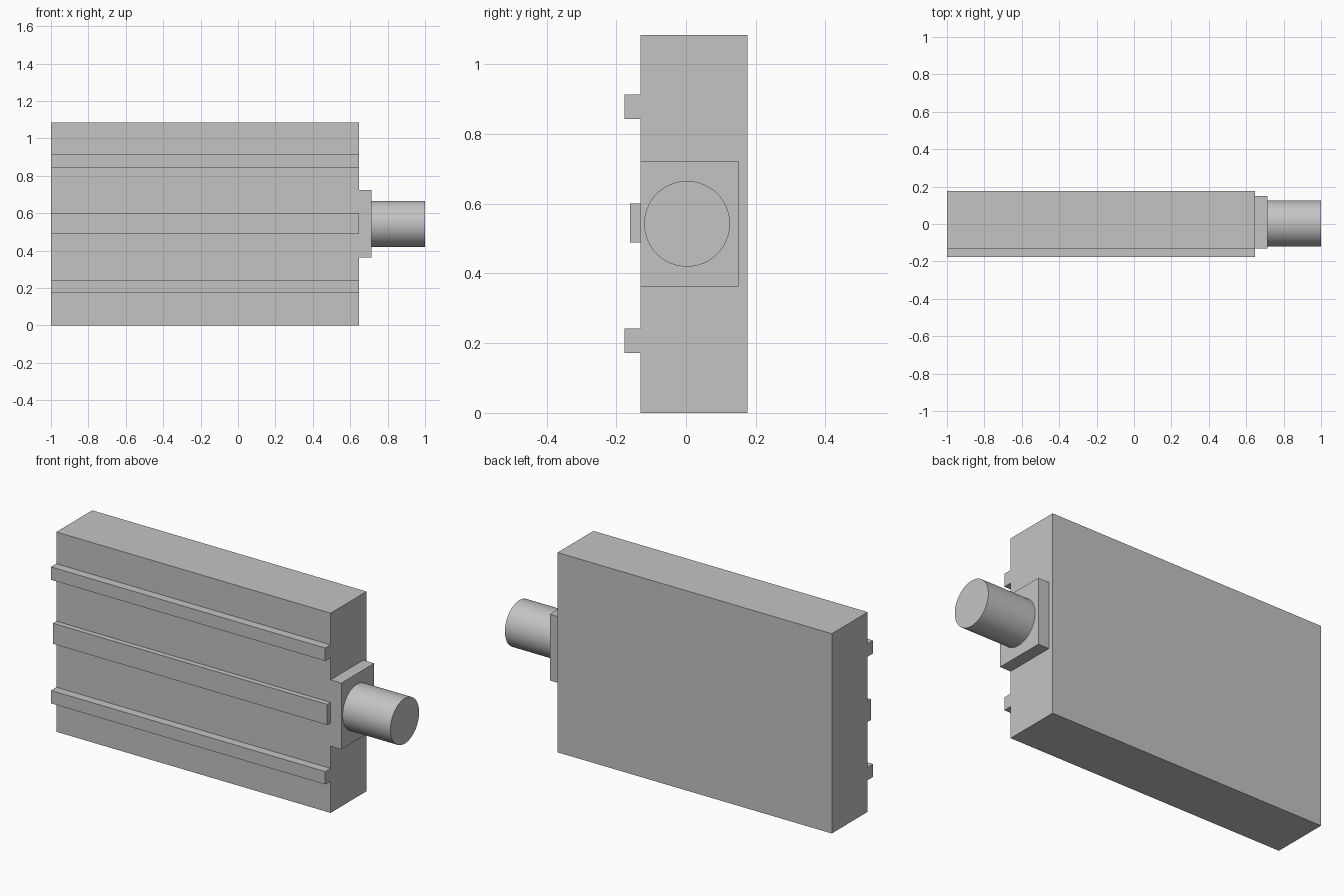
import bpy
import math

cube = bpy.data.objects.get("Cube")
if cube:
    bpy.data.objects.remove(cube, do_unlink=True)

# Single plain grey for every part
grey = bpy.data.materials.new("light grey")
grey.use_nodes = True
grey.diffuse_color = (0.55, 0.55, 0.55, 1)
grey.node_tree.nodes["Principled BSDF"].inputs["Base Color"].default_value = grey.diffuse_color


def box(name, x, y, z):
    """Box spanning the given (low, high) ranges."""
    spans = (x, y, z)
    bpy.ops.mesh.primitive_cube_add(size=1, location=[sum(s) / 2 for s in spans])
    ob = bpy.context.object
    ob.name = name
    ob.scale = [hi - lo for lo, hi in spans]
    bpy.ops.object.transform_apply(location=False, rotation=False, scale=True)
    ob.data.materials.append(grey)
    return ob


LEFT, RIGHT = -1.0, 0.648
FRONT, HEIGHT = -0.131, 1.085
MID = HEIGHT / 2

# Main slab
box("body", (LEFT, RIGHT), (FRONT, 0.177), (0, HEIGHT))

# Rails along the front face: two deep outer ones and a wide shallow one
for name, z, half, depth in (("lower_rail", 0.207, 0.035, 0.046),
                             ("middle_rail", MID + 0.002, 0.056, 0.029),
                             ("upper_rail", HEIGHT - 0.207, 0.035, 0.046)):
    box(name, (LEFT, RIGHT), (FRONT - depth, FRONT), (z - half, z + half))

# End flange and round shaft
box("flange", (RIGHT, 0.713), (FRONT, 0.15), (MID - 0.18, MID + 0.18))
bpy.ops.mesh.primitive_cylinder_add(vertices=64, radius=0.123, depth=0.287,
                                    location=(0.8565, 0.003, MID),
                                    rotation=(0, math.pi / 2, 0))
shaft = bpy.context.object
shaft.name = "shaft"
shaft.data.materials.append(grey)
bpy.ops.object.shade_smooth_by_angle(angle=math.radians(30))
